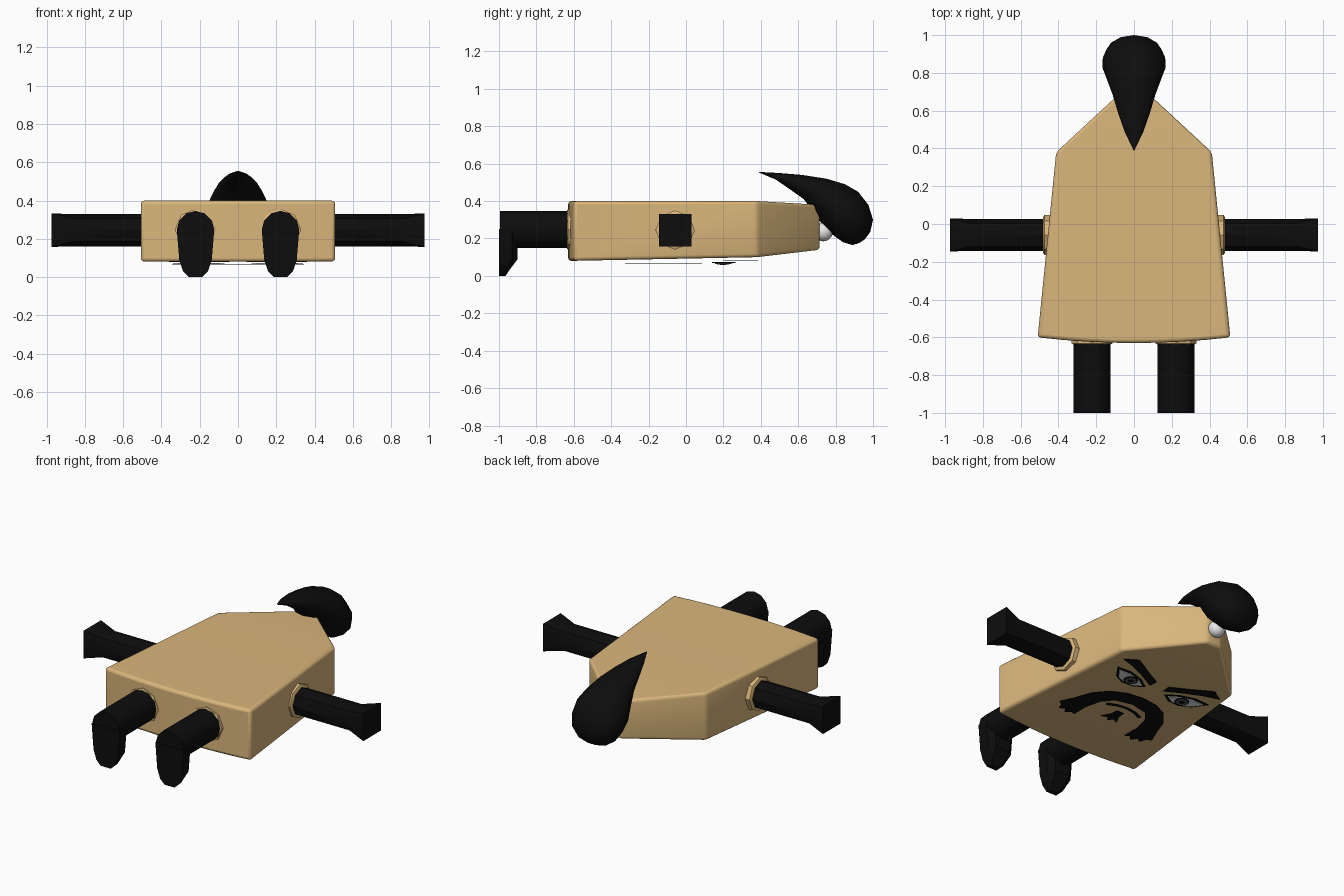
import bpy, bmesh, math
from mathutils import Vector

if "Cube" in bpy.data.objects:
    bpy.data.objects.remove(bpy.data.objects["Cube"])


def material(name, rgb):
    m = bpy.data.materials.new(name)
    m.diffuse_color = (*rgb, 1)
    m.use_nodes = True
    m.node_tree.nodes["Principled BSDF"].inputs["Base Color"].default_value = m.diffuse_color
    return m


TAN = material("tan", (0.70, 0.47, 0.20))
BLACK = material("black", (0.004, 0.004, 0.004))
WHITE = material("white", (0.8, 0.8, 0.8))
GREY = material("iris grey", (0.12, 0.12, 0.12))


def make(name, verts, faces, mat, smooth=35, bevel=0):
    me = bpy.data.meshes.new(name)
    me.from_pydata([tuple(v) for v in verts], [], faces)
    bm = bmesh.new()
    bm.from_mesh(me)
    bmesh.ops.recalc_face_normals(bm, faces=bm.faces)
    bm.to_mesh(me)
    bm.free()
    me.materials.append(mat)
    if smooth:
        me.shade_smooth()
        me.set_sharp_from_angle(angle=math.radians(smooth))
    ob = bpy.data.objects.new(name, me)
    bpy.context.collection.objects.link(ob)
    if bevel:
        mod = ob.modifiers.new("rounded edges", 'BEVEL')
        mod.width, mod.segments = bevel, 3
        mod.limit_method = 'ANGLE'
    return ob


def loft(name, rings, mat, smooth=35):
    """Skin a list of equally sized rings and cap both ends."""
    n = len(rings[0])
    verts = [v for r in rings for v in r]
    faces = [(k * n + i, k * n + (i + 1) % n, (k + 1) * n + (i + 1) % n, (k + 1) * n + i)
             for k in range(len(rings) - 1) for i in range(n)]
    faces += [tuple(range(n)), tuple(range(len(verts) - n, len(verts)))]
    return make(name, verts, faces, mat, smooth)


def circle(n, r, phase=0):
    return [(r * math.cos(2 * math.pi * i / n + phase), r * math.sin(2 * math.pi * i / n + phase))
            for i in range(n)]


def plate(name, pts, z, mat):
    """Thin flat plate facing down."""
    loft(name, [[(x, y, z) for x, y in pts], [(x, y, z + 0.004) for x, y in pts]], mat, 0)


# Body: tapered slab with a bowed lower end and a pointed upper end
bow = [(0.51 * t, -0.63 + 0.03 * t * t) for t in [i / 4 for i in range(-4, 5)]]
outline = bow + [(0.412, 0.38), (0.05, 0.715), (-0.05, 0.715), (-0.412, 0.38)]
n = len(outline)
bottom_z = lambda y: 0.08 + 0.02 * (y + 0.63) if y < 0.5 else 0.14
top_z = lambda y: 0.40 if y < 0.5 else 0.38
verts = [(x, y, bottom_z(y)) for x, y in outline] + [(x, y, top_z(y)) for x, y in outline]
main = list(range(10)) + [n - 1]
nose = [9, 10, 11, 12]
faces = [main, nose, [i + n for i in main], [i + n for i in nose]]
faces += [(i, (i + 1) % n, (i + 1) % n + n, i + n) for i in range(n)]
make("body", verts, faces, TAN, 50, 0.018)

# Hair: swept teardrop; each row is top y, top z, bottom y, bottom z, half width
sections = [(0.39, 0.556, 0.392, 0.552, 0.003), (0.50, 0.55, 0.48, 0.515, 0.05),
            (0.62, 0.54, 0.56, 0.46, 0.085), (0.75, 0.52, 0.63, 0.41, 0.115),
            (0.85, 0.49, 0.69, 0.33, 0.145), (0.92, 0.45, 0.74, 0.26, 0.168),
            (0.975, 0.38, 0.79, 0.215, 0.165), (1.0, 0.30, 0.84, 0.18, 0.14),
            (0.985, 0.235, 0.89, 0.165, 0.09), (0.955, 0.195, 0.925, 0.175, 0.03)]
rings = []
for ty, tz, by, bz, w in sections:
    top, bot = Vector((0, ty, tz)), Vector((0, by, bz))
    mid, half = (top + bot) / 2, (top - bot) / 2
    rings.append([mid + half * s + Vector((w * c, 0, 0)) for c, s in circle(12, 1)])
loft("hair", rings, BLACK, 60)

# Small white ball under the hair
bm = bmesh.new()
bmesh.ops.create_uvsphere(bm, u_segments=16, v_segments=10, radius=0.05)
me = bpy.data.meshes.new("white_ball")
bm.to_mesh(me)
bm.free()
me.materials.append(WHITE)
me.shade_smooth()
ball = bpy.data.objects.new("white_ball", me)
ball.location = (0, 0.735, 0.235)
bpy.context.collection.objects.link(ball)

for side, s in (("right", 1), ("left", -1)):
    # Arms: round shaft flaring into a square hand
    def arm_ring(x, pts):
        return [(s * x, -0.058 + a, 0.245 + b) for a, b in pts]
    square = [(0.087 * max(-1, min(1, 2 * math.cos(i * math.pi / 4))) if i % 2 == 0 else
               0.087 * math.copysign(1, math.cos(i * math.pi / 4)),
               0.087 * max(-1, min(1, 2 * math.sin(i * math.pi / 4))) if i % 2 == 0 else
               0.087 * math.copysign(1, math.sin(i * math.pi / 4))) for i in range(8)]
    rnd = circle(8, 0.085)
    loft(side + "_arm", [arm_ring(0.40, rnd), arm_ring(0.86, rnd), arm_ring(0.975, square)], BLACK)
    loft(side + "_arm_socket", [arm_ring(0.38, circle(8, 0.105)), arm_ring(0.475, circle(8, 0.105)),
                                arm_ring(0.482, circle(8, 0.092))], TAN)

    # Legs: round shaft ending in a foot that points down
    def leg_ring(y, pts):
        return [(s * 0.222 + a, y, 0.248 + b) for a, b in pts]
    loft(side + "_leg", [leg_ring(-0.55, circle(12, 0.098)), leg_ring(-0.995, circle(12, 0.098))], BLACK)
    loft(side + "_leg_socket", [leg_ring(-0.55, circle(8, 0.108)), leg_ring(-0.632, circle(8, 0.108)),
                                leg_ring(-0.637, circle(8, 0.1))], TAN)
    # foot rows: height, half width, inner y
    foot = [(0.25, 0.098, -0.90), (0.09, 0.085, -0.90), (0.03, 0.065, -0.945), (0.0, 0.035, -0.965)]
    loft(side + "_foot", [[(s * 0.222 + w * a, y, z) for a, y in
                           ((-1, -1.0), (1, -1.0), (1, yi - 0.03), (0.6, yi), (-0.6, yi), (-1, yi - 0.03))]
                          for z, w, yi in foot], BLACK)

    # Face: slanted brow and eye
    plate(side + "_brow", [(s * x, y) for x, y in
                           ((0.05, 0.20), (0.045, 0.255), (0.15, 0.31), (0.28, 0.385),
                            (0.36, 0.335), (0.26, 0.305), (0.14, 0.25))], 0.079, BLACK)
    almond = [(0.07, 0.185), (0.13, 0.145), (0.21, 0.14), (0.28, 0.175), (0.34, 0.26),
              (0.24, 0.265), (0.14, 0.235)]
    plate(side + "_eye_rim", [(s * x, y) for x, y in almond], 0.070, BLACK)
    plate(side + "_eye_white", [(s * (0.2 + (x - 0.2) * 0.8), 0.2 + (y - 0.2) * 0.74)
                                for x, y in almond], 0.066, WHITE)
    plate(side + "_iris", [(s * 0.19 + a, 0.198 + b) for a, b in circle(12, 0.043)], 0.063, BLACK)
    plate(side + "_iris_ring", [(s * 0.19 + a, 0.198 + b) for a, b in circle(12, 0.033)], 0.061, GREY)
    plate(side + "_pupil", [(s * 0.19 + a, 0.198 + b) for a, b in circle(10, 0.018)], 0.059, BLACK)

# Moustache: horseshoe band with ragged ends
outer = [(0.0, 0.085), (0.11, 0.07), (0.20, 0.025), (0.27, -0.06), (0.305, -0.16), (0.345, -0.25)]
ends = [(0.315, -0.27), (0.30, -0.31), (0.27, -0.29), (0.245, -0.325), (0.215, -0.295)]
inner = [(0.19, -0.31), (0.19, -0.2), (0.165, -0.1), (0.11, -0.035), (0.0, -0.01)]
half = outer + ends + inner
mirrored = [(-x, y) for x, y in half]
for name, pts in (("right_moustache", half), ("left_moustache", mirrored)):
    plate(name, pts, 0.065, BLACK)

# Mouth line and chin patch
arc = [(0.13 * t, -0.055 - 0.035 * t * t) for t in (-1, -0.5, 0, 0.5, 1)]
plate("mouth", arc + [(x * 0.9, y - 0.018) for x, y in reversed(arc)], 0.065, BLACK)
plate("chin_patch", [(0.025, -0.12), (-0.025, -0.12), (-0.03, -0.17), (-0.06, -0.225), (-0.02, -0.21),
                     (0.0, -0.24), (0.02, -0.21), (0.06, -0.225), (0.03, -0.17)], 0.065, BLACK)
